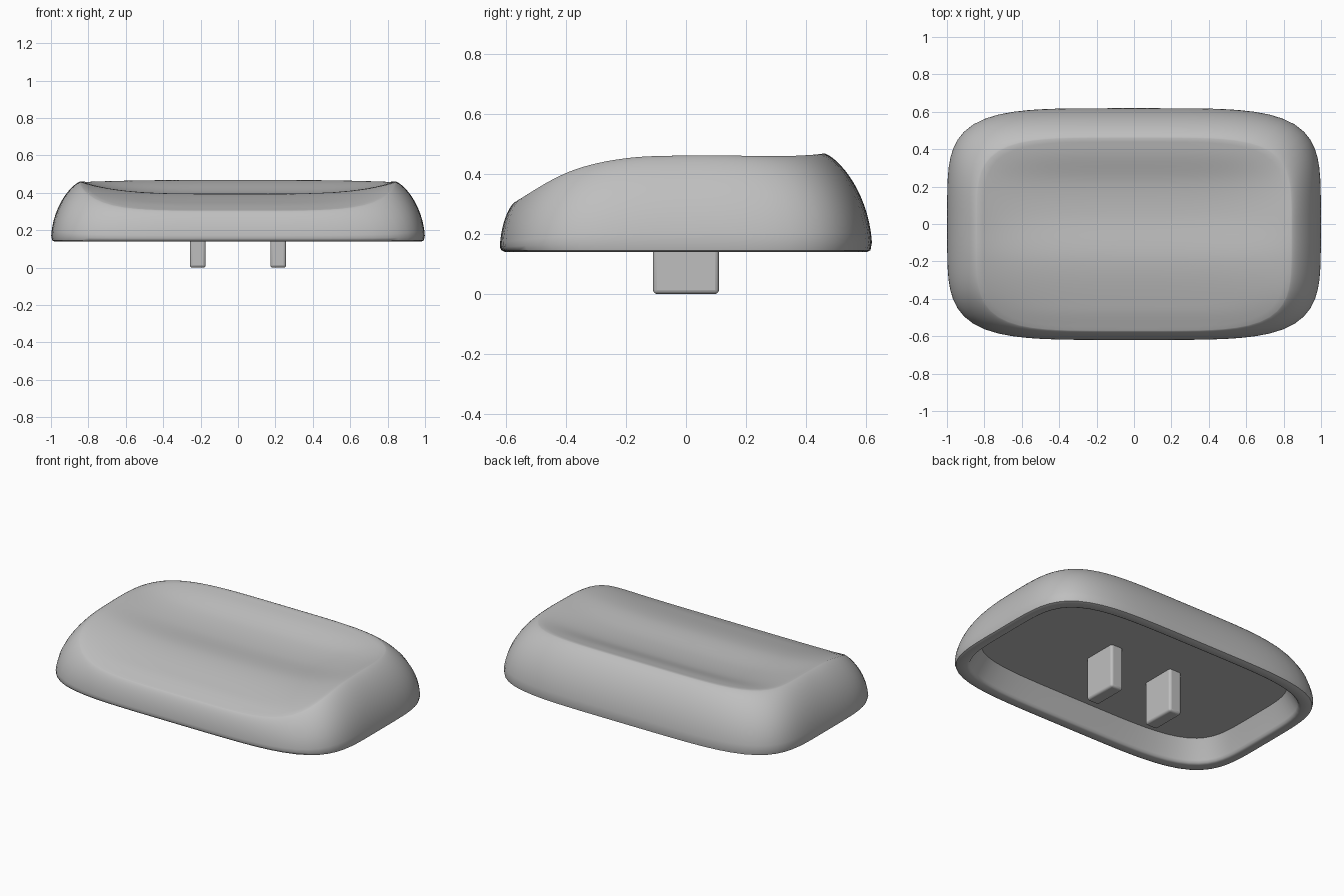
import bpy, bmesh, math

if "Cube" in bpy.data.objects:
    bpy.data.objects.remove(bpy.data.objects["Cube"], do_unlink=True)

grey = bpy.data.materials.new("plain_grey")
grey.use_nodes = True
colour = (0.52, 0.52, 0.52, 1)
grey.diffuse_color = colour
grey.node_tree.nodes["Principled BSDF"].inputs["Base Color"].default_value = colour

SEGMENTS = 96
BASE_Z = 0.14
CEILING_Z = 0.27
BASE = (1.0, 0.62, 0.0)       # half width, half depth, y centre
RIM = (0.84, 0.515, -0.055)

# Heights of the dished top along y: down the middle and along the side rims
MIDDLE = [(-0.57, 0.305), (-0.45, 0.345), (-0.2, 0.393), (0.05, 0.387),
          (0.22, 0.405), (0.37, 0.45), (0.46, 0.468)]
SIDE = [(-0.57, 0.33), (-0.4, 0.41), (-0.2, 0.452), (0.0, 0.461),
        (0.2, 0.462), (0.46, 0.469)]


def curve_height(points, y):
    """Smooth cubic interpolation through the points."""
    y = min(max(y, points[0][0]), points[-1][0])

    def slope(i):
        a, b = points[max(i - 1, 0)], points[min(i + 1, len(points) - 1)]
        return (b[1] - a[1]) / (b[0] - a[0])

    for i in range(len(points) - 1):
        (y0, z0), (y1, z1) = points[i], points[i + 1]
        if y <= y1:
            d = y1 - y0
            t = (y - y0) / d
            return ((2*t**3 - 3*t**2 + 1) * z0 + (t**3 - 2*t**2 + t) * d * slope(i)
                    + (3*t**2 - 2*t**3) * z1 + (t**3 - t**2) * d * slope(i + 1))


def top_height(x, y):
    middle, side = curve_height(MIDDLE, y), curve_height(SIDE, y)
    return middle + (side - middle) * min(abs(x) / RIM[0], 1) ** 4


def outline(size, power=4.6):
    """Rounded rectangle as a list of x, y points."""
    points = []
    for i in range(SEGMENTS):
        a = math.tau * i / SEGMENTS
        c, s = math.cos(a), math.sin(a)
        r = (abs(c) ** power + abs(s) ** power) ** (-1 / power)
        points.append((size[0] * c * r, size[1] * s * r + size[2]))
    return points


def flat_ring(inset, z):
    return [(x, y, z) for x, y in outline((BASE[0] - inset, BASE[1] - inset, 0))]


def finish(obj, angle):
    obj.data.materials.append(grey)
    bpy.ops.object.select_all(action='DESELECT')
    obj.select_set(True)
    bpy.context.view_layer.objects.active = obj
    bpy.ops.object.shade_smooth_by_angle(angle=math.radians(angle))


# Cavity: ceiling, inner wall and rounded lower lip
rings = [flat_ring(0.125, CEILING_Z), flat_ring(0.075, BASE_Z + 0.02)]
for inset, lift in ((0.07, 0.006), (0.058, 0), (0.018, 0), (0.006, 0.005)):
    rings.append(flat_ring(inset, BASE_Z + lift))

# Convex outer wall, curling over into the rim
base, rim = outline(BASE), outline(RIM)
WALL_STEPS = 16
for k in range(1, WALL_STEPS + 1):
    a = math.pi / 2 * k / WALL_STEPS
    inward, up = 1 - math.cos(a) ** 1.45, math.sin(a)
    ring = []
    for (bx, by), (rx, ry) in zip(base, rim):
        ring.append((bx + (rx - bx) * inward, by + (ry - by) * inward,
                     BASE_Z + (top_height(rx, ry) - BASE_Z) * up))
    rings.append(ring)

# Dished top surface
DISH_STEPS = 24
for k in range(1, DISH_STEPS):
    f = 1 - k / DISH_STEPS
    ring = []
    for rx, ry in rim:
        x, y = rx * f, RIM[2] + (ry - RIM[2]) * f
        ring.append((x, y, top_height(x, y)))
    rings.append(ring)

bm = bmesh.new()
loops = [[bm.verts.new(p) for p in ring] for ring in rings]
for low, high in zip(loops, loops[1:]):
    for i in range(SEGMENTS):
        j = (i + 1) % SEGMENTS
        bm.faces.new((low[i], low[j], high[j], high[i]))
bm.faces.new(list(reversed(loops[0])))
bm.faces.new(loops[-1])
bmesh.ops.recalc_face_normals(bm, faces=bm.faces)
mesh = bpy.data.meshes.new("cap_shell")
bm.to_mesh(mesh)
bm.free()
shell = bpy.data.objects.new("cap_shell", mesh)
bpy.context.collection.objects.link(shell)
finish(shell, 45)

# Two mounting prongs under the ceiling
for name, side in (("left_prong", 1), ("right_prong", -1)):
    height = CEILING_Z + 0.02
    bpy.ops.mesh.primitive_cube_add(size=1, location=(side * 0.215, 0, height / 2))
    prong = bpy.context.object
    prong.name = name
    prong.scale = (0.085, 0.22, height)
    bpy.ops.object.transform_apply(location=False, rotation=False, scale=True)
    bevel = prong.modifiers.new("soft_edges", 'BEVEL')
    bevel.width = 0.014
    bevel.segments = 3
    finish(prong, 40)
